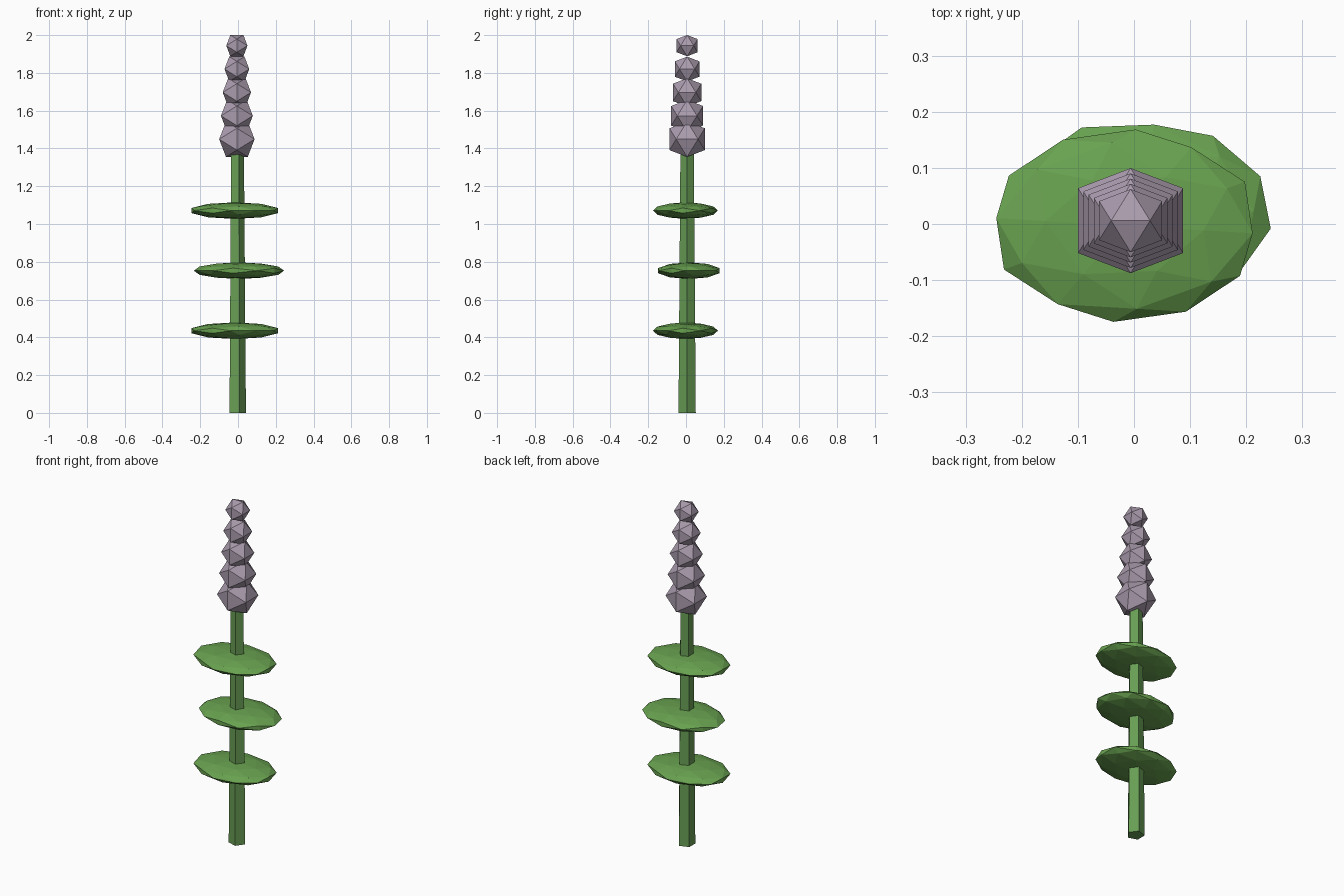
import bpy, bmesh, math
from itertools import combinations
from mathutils import Vector, Matrix

if "Cube" in bpy.data.objects:
    bpy.data.objects.remove(bpy.data.objects["Cube"])

AXIS = (-0.006, 0.006)  # plant axis


def material(name, color):
    m = bpy.data.materials.new(name)
    m.diffuse_color = (*color, 1)
    m.use_nodes = True
    m.node_tree.nodes["Principled BSDF"].inputs["Base Color"].default_value = m.diffuse_color
    return m


STEM = material("stem_green", (0.14, 0.34, 0.09))
LEAF = material("leaf_green", (0.14, 0.36, 0.08))
FLOWER = material("flower_mauve", (0.40, 0.33, 0.42))


def finish(bm, name, mat):
    bmesh.ops.recalc_face_normals(bm, faces=bm.faces)
    me = bpy.data.meshes.new(name)
    bm.to_mesh(me)
    bm.free()
    me.materials.append(mat)
    ob = bpy.data.objects.new(name, me)
    bpy.context.collection.objects.link(ob)
    return ob


def ico_ball(name, mat, loc, size, turn=0.0, fine=False):
    """Icosahedron lying with an edge on top; fine adds one round of subdivision."""
    phi = (1 + 5 ** 0.5) / 2
    pts = [Vector(p) for a in (-1, 1) for b in (-phi, phi)
           for p in ((a, 0, b), (0, b, a), (b, a, 0))]
    if fine:
        pts += [p + q for p, q in combinations(pts, 2) if (p - q).length < 2.1]
    mx = (Matrix.Translation(loc) @ Matrix.Diagonal((*size, 1))
          @ Matrix.Rotation(math.radians(turn), 4, 'Z'))
    bm = bmesh.new()
    for p in pts:
        bm.verts.new(p.normalized())
    bmesh.ops.convex_hull(bm, input=bm.verts)
    bm.transform(mx)
    return finish(bm, name, mat)


# five-sided tapered stem, one corner facing +x
bm = bmesh.new()
height = 1.45
bmesh.ops.create_cone(bm, cap_ends=True, segments=5, radius1=0.048, radius2=0.037,
                      depth=height,
                      matrix=Matrix.Translation((*AXIS, height / 2))
                      @ Matrix.Rotation(-math.pi / 2, 4, 'Z'))
finish(bm, "stem", STEM)

# flattened leaves, alternating in offset and turn
for i in range(3):
    side = -1 if i % 2 == 0 else 1
    ico_ball(f"leaf_{i + 1}", LEAF,
             (AXIS[0] + side * 0.011, AXIS[1] + side * 0.009, 0.435 + 0.318 * i),
             (0.241, 0.172, 0.044), 117 if side < 0 else 24, True)

# flower spike of shrinking icosahedra
for i in range(5):
    r = 0.11 - 0.011 * i
    ico_ball(f"blossom_{i + 1}", FLOWER, (*AXIS, 1.449 + 0.1238 * i), (r, r, r))
